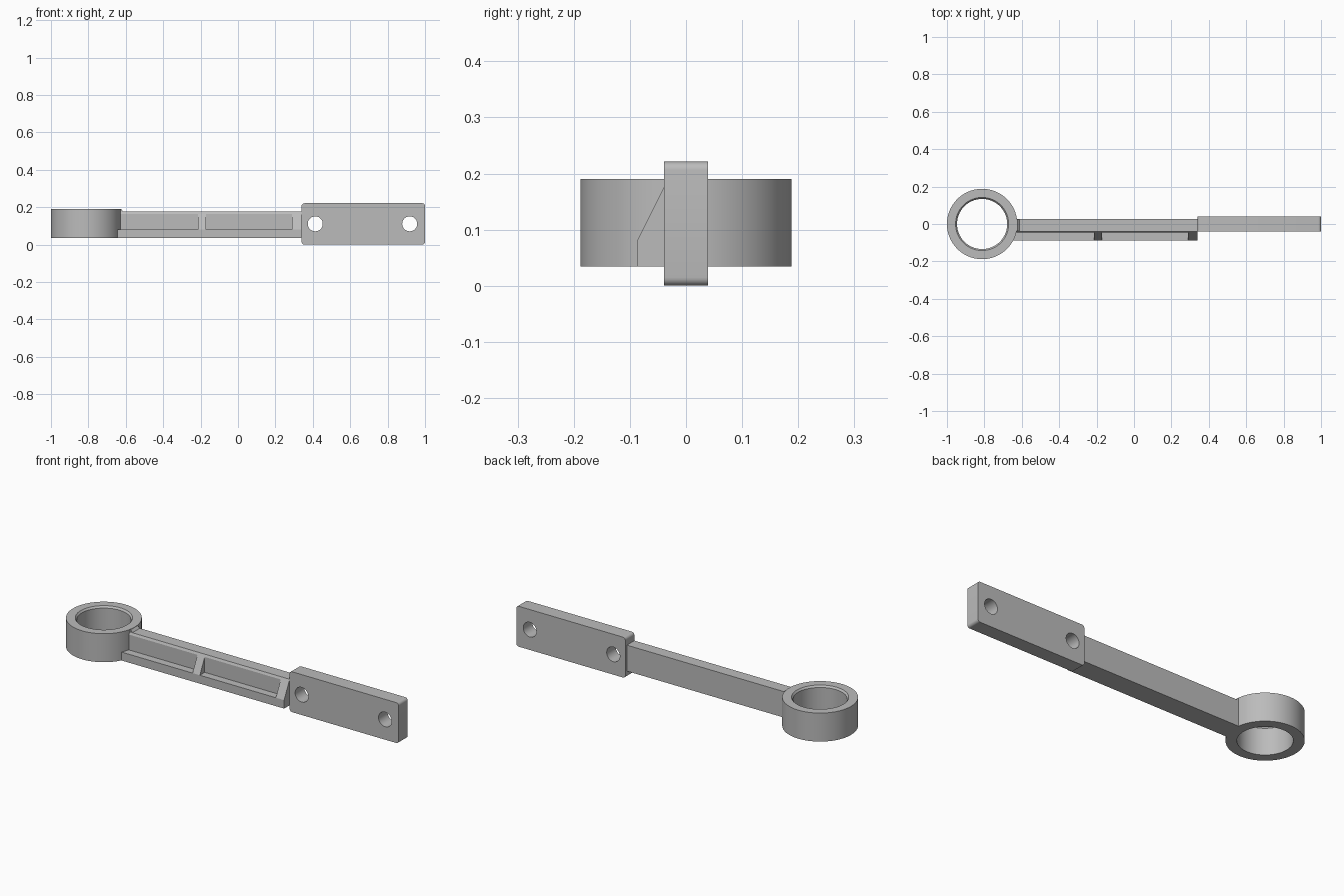
import bpy, bmesh, math
from mathutils import Vector

cube = bpy.data.objects.get("Cube")
if cube:
    bpy.data.objects.remove(cube, do_unlink=True)

grey = bpy.data.materials.new("plain grey")
grey.use_nodes = True
GREY = (0.5, 0.5, 0.5, 1)
grey.diffuse_color = GREY
grey.node_tree.nodes["Principled BSDF"].inputs["Base Color"].default_value = GREY


def make(name, bm):
    bmesh.ops.recalc_face_normals(bm, faces=bm.faces)
    mesh = bpy.data.meshes.new(name)
    bm.to_mesh(mesh)
    bm.free()
    mesh.materials.append(grey)
    obj = bpy.data.objects.new(name, mesh)
    bpy.context.collection.objects.link(obj)
    return obj


def prism(name, outline, offset):
    """Close an outline of 3D points and extrude it by offset."""
    bm = bmesh.new()
    face = bm.faces.new([bm.verts.new(p) for p in outline])
    new = bmesh.ops.extrude_face_region(bm, geom=[face])["geom"]
    verts = [g for g in new if isinstance(g, bmesh.types.BMVert)]
    bmesh.ops.translate(bm, verts=verts, vec=Vector(offset))
    return make(name, bm)


def cut(obj, cutter):
    mod = obj.modifiers.new("cut", "BOOLEAN")
    mod.operation = "DIFFERENCE"
    mod.solver = "EXACT"
    mod.object = cutter
    bpy.context.view_layer.objects.active = obj
    bpy.ops.object.modifier_apply(modifier=mod.name)
    bpy.data.objects.remove(cutter, do_unlink=True)


def arc(cx, cz, r, start, end, n):
    angles = [start + (end - start) * i / n for i in range(n + 1)]
    return [(cx + r * math.cos(a), cz + r * math.sin(a)) for a in angles]


# Eye ring, turned from its section, with a chamfered bore
RING_X, BASE, TOP = -0.812, 0.034, 0.19
section = [(0.188, BASE), (0.188, TOP), (0.142, TOP), (0.134, TOP - 0.01), (0.134, BASE)]
bm = bmesh.new()
verts = [bm.verts.new((RING_X + r, 0, z)) for r, z in section]
edges = [bm.edges.new((v, verts[i - 1])) for i, v in enumerate(verts)]
bmesh.ops.spin(bm, geom=verts + edges, cent=(RING_X, 0, 0), axis=(0, 0, 1),
               angle=math.tau, steps=96, use_merge=True)
bmesh.ops.remove_doubles(bm, verts=bm.verts, dist=0.0001)
ring = make("eye_ring", bm)

# Arm with a sloped front, pocketed to leave a shelf and two ribs
START, END = -0.66, 0.34
profile = [(0.026, BASE), (0.026, 0.176), (-0.039, 0.176), (-0.087, 0.08), (-0.087, BASE)]
arm = prism("ribbed_arm", [(START, y, z) for y, z in profile], (END - START, 0, 0))
for x0, x1 in [(-0.7, -0.214), (-0.17, 0.29)]:
    box = [(x0, -0.2, 0.08), (x1, -0.2, 0.08), (x1, -0.2, 0.3), (x0, -0.2, 0.3)]
    cut(arm, prism("pocket_cutter", box, (0, 0.155, 0)))

# Small sloped gusset where the arm meets the ring
gusset = prism("ring_gusset", [(START, -0.037, 0.15), (-0.612, -0.037, 0.15),
                               (-0.612, -0.037, 0.176), (-0.624, -0.037, 0.188),
                               (START, -0.037, 0.188)], (0, 0.062, 0))

# Mounting plate with rounded corners and two bolt holes
HALF, HEIGHT, R = 0.039, 0.221, 0.015
corners = [(1 - R, HEIGHT - R), (END + R, HEIGHT - R), (END + R, R), (1 - R, R)]
outline = []
for i, (x, z) in enumerate(corners):
    outline += arc(x, z, R, i * math.pi / 2, (i + 1) * math.pi / 2, 6)
plate = prism("mounting_plate", [(x, -HALF, z) for x, z in outline], (0, 2 * HALF, 0))
for x in (0.413, 0.918):
    circle = arc(x, 0.111, 0.04, 0, math.tau, 48)[:-1]
    cut(plate, prism("hole_cutter", [(u, -0.1, w) for u, w in circle], (0, 0.2, 0)))

# Smooth the round surfaces and keep the edges sharp
for obj in bpy.context.view_layer.objects:
    obj.select_set(obj in (ring, arm, gusset, plate))
bpy.context.view_layer.objects.active = ring
bpy.ops.object.shade_smooth_by_angle(angle=math.radians(25))
